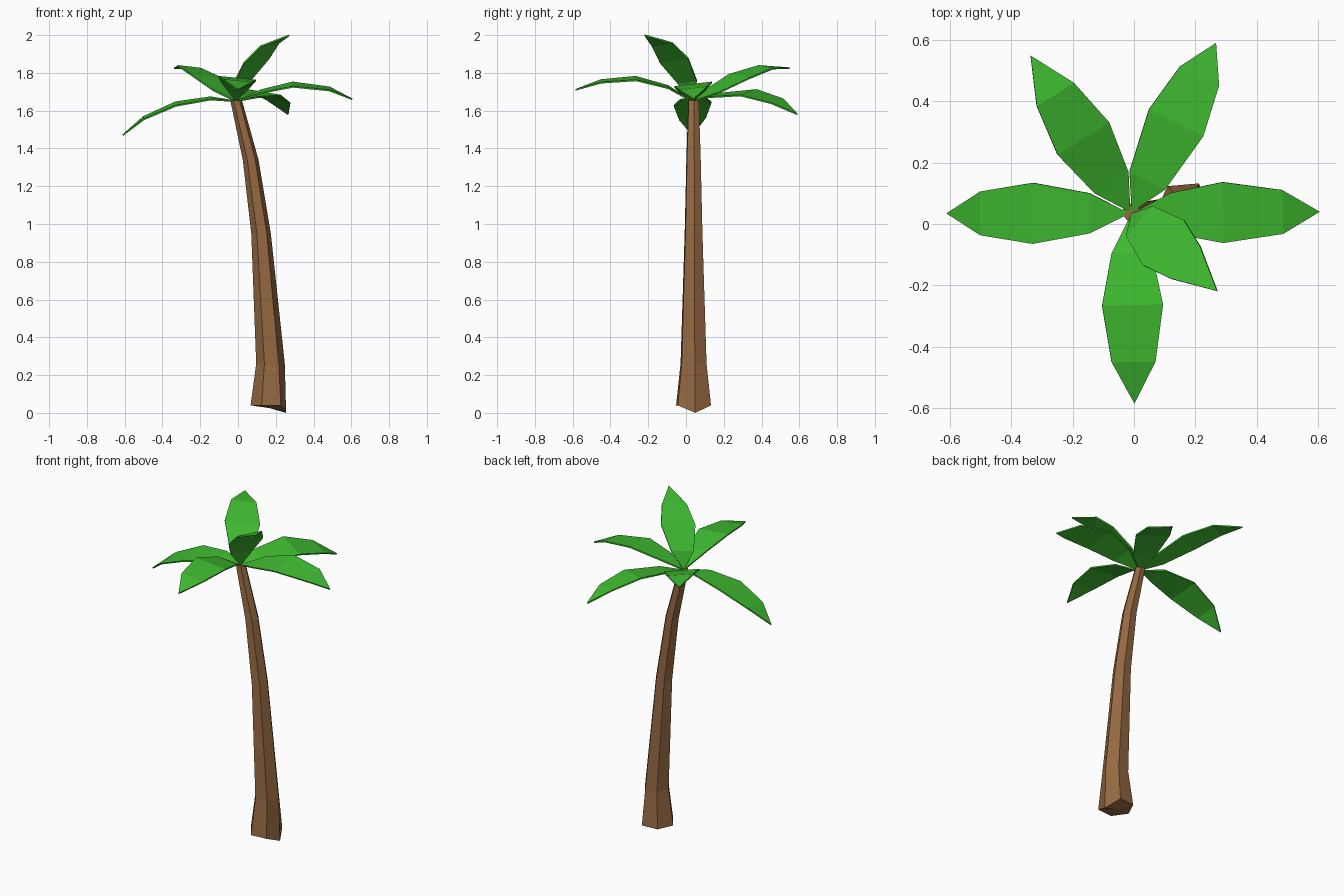
import bpy, bmesh
from math import sin, cos, radians
from mathutils import Vector

if "Cube" in bpy.data.objects:
    bpy.data.objects.remove(bpy.data.objects["Cube"])


def material(name, rgb):
    m = bpy.data.materials.new(name)
    m.diffuse_color = (*rgb, 1)
    m.use_nodes = True
    m.node_tree.nodes["Principled BSDF"].inputs["Base Color"].default_value = m.diffuse_color
    return m


def add_object(name, bm, mat):
    bmesh.ops.recalc_face_normals(bm, faces=bm.faces)
    me = bpy.data.meshes.new(name)
    bm.to_mesh(me)
    bm.free()
    me.materials.append(mat)
    ob = bpy.data.objects.new(name, me)
    bpy.context.collection.objects.link(ob)
    return ob


bark = material("bark", (0.30, 0.14, 0.055))
green = material("leaf_green", (0.05, 0.50, 0.03))

# Trunk: hexagonal rings (x, z, radius) along a leaning curve
SIDES = 6
path = [(0.168, 0.04, 0.102), (0.172, 0.26, 0.076), (0.122, 0.95, 0.052),
        (0.067, 1.34, 0.042), (-0.010, 1.655, 0.031)]
bm = bmesh.new()
rings = []
for x, z, r in path:
    ring = []
    for i in range(SIDES):
        a = radians(5 + 360 * i / SIDES)
        ring.append(bm.verts.new((x + r * cos(a), 0.04 + r * sin(a), z)))
    rings.append(ring)
rings[0][0].co.z = 0.0          # uneven foot
rings[0][0].co.x -= 0.015
for lo, hi in zip(rings, rings[1:]):
    for i in range(SIDES):
        j = (i + 1) % SIDES
        bm.faces.new((lo[i], lo[j], hi[j], hi[i]))
foot = bm.verts.new((0.168, 0.04, 0.025))
for i in range(SIDES):
    bm.faces.new((foot, rings[0][(i + 1) % SIDES], rings[0][i]))
bm.faces.new(rings[-1])
add_object("trunk", bm, bark)

# Leaves: azimuth, roll, then (radius, z) of three cross rows and the tip
CROWN = Vector((-0.01, 0.035, 0))
HALF_WIDTHS = (0.066, 0.1, 0.072)
leaves = {
    "leaf_left": (180, -0.10, [(0.135, 1.665), (0.32, 1.635), (0.49, 1.56), (0.60, 1.47)]),
    "leaf_right": (0.5, 0.12, [(0.13, 1.70), (0.30, 1.738), (0.495, 1.715), (0.615, 1.66)]),
    "leaf_front": (-89, -0.10, [(0.13, 1.725), (0.30, 1.77), (0.485, 1.755), (0.62, 1.71)]),
    "leaf_back_right": (63.5, 0.15, [(0.12, 1.68), (0.33, 1.695), (0.50, 1.65), (0.62, 1.58)]),
    "leaf_back_left": (122.5, 0.10, [(0.12, 1.70), (0.29, 1.78), (0.46, 1.83), (0.61, 1.825)]),
    "leaf_upright": (-42, 0.12, [(0.04, 1.75), (0.145, 1.865), (0.24, 1.95), (0.38, 2.0)]),
}
for name, (azimuth, roll, rows) in leaves.items():
    a = radians(azimuth)
    out = Vector((cos(a), sin(a), 0))
    side = Vector((-sin(a) * cos(roll), cos(a) * cos(roll), sin(roll)))
    bm = bmesh.new()
    root = bm.verts.new(CROWN + out * 0.005 + Vector((0, 0, 1.65)))
    pairs = []
    for (r, z), w in zip(rows, HALF_WIDTHS):
        c = CROWN + out * r + Vector((0, 0, z))
        pairs.append((bm.verts.new(c - side * w), bm.verts.new(c + side * w)))
    tip = bm.verts.new(CROWN + out * rows[3][0] + Vector((0, 0, rows[3][1])))
    bm.faces.new((root, pairs[0][0], pairs[0][1]))
    for p, q in zip(pairs, pairs[1:]):
        bm.faces.new((p[0], q[0], q[1], p[1]))
    bm.faces.new((pairs[2][0], tip, pairs[2][1]))
    ob = add_object(name, bm, green)
    mod = ob.modifiers.new("thickness", 'SOLIDIFY')
    mod.thickness = 0.008
    mod.offset = 0
